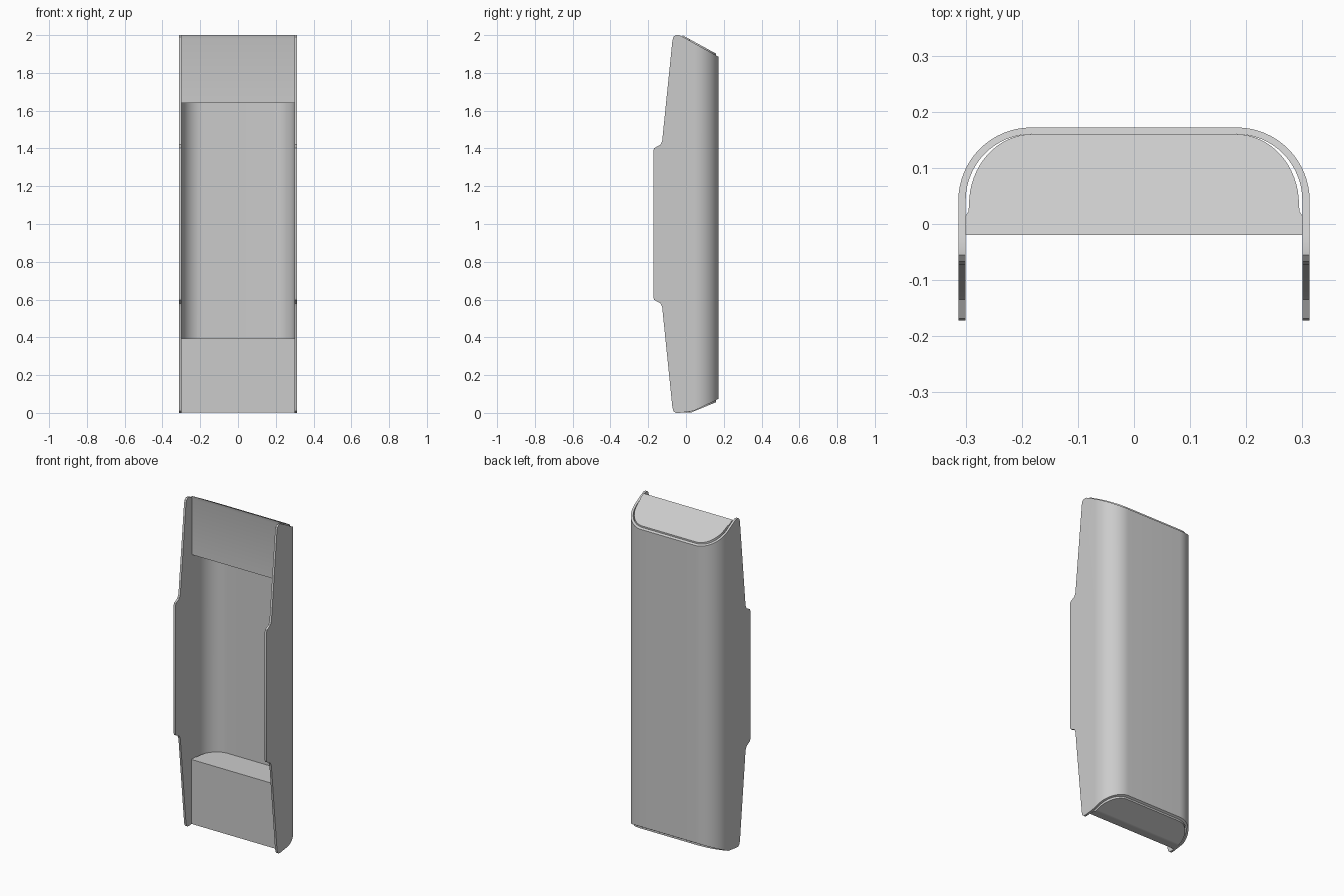
import bpy
import bmesh
import math

cube = bpy.data.objects.get("Cube")
if cube:
    bpy.data.objects.remove(cube, do_unlink=True)

grey = bpy.data.materials.new("plain grey")
grey.use_nodes = True
COLOUR = (0.6, 0.6, 0.6, 1)
grey.diffuse_color = COLOUR
grey.node_tree.nodes["Principled BSDF"].inputs["Base Color"].default_value = COLOUR


def prism(name, outline, offset):
    """Solid between the outline and the same outline moved by offset."""
    bm = bmesh.new()
    face = bm.faces.new([bm.verts.new(p) for p in outline])
    moved = bmesh.ops.extrude_face_region(bm, geom=[face])["geom"]
    bmesh.ops.translate(bm, vec=offset,
                        verts=[v for v in moved if isinstance(v, bmesh.types.BMVert)])
    bmesh.ops.recalc_face_normals(bm, faces=bm.faces)
    mesh = bpy.data.meshes.new(name)
    bm.to_mesh(mesh)
    bm.free()
    mesh.materials.append(grey)
    obj = bpy.data.objects.new(name, mesh)
    bpy.context.collection.objects.link(obj)
    return obj


def rounded_side(half, back, rx, ry, steps=16):
    """Quarter ellipse from the left wall to the back wall, then its mirror."""
    quarter = [(half - rx + rx * math.cos(a), back - ry + ry * math.sin(a))
               for a in (math.pi / 2 * i / steps for i in range(steps + 1))]
    return quarter + [(-x, y) for x, y in reversed(quarter)]


def trimmed(name, plan, side, z0=-0.1, z1=2.1):
    """Plan shape extruded upwards and trimmed to a side silhouette."""
    obj = prism(name, [(x, y, z0) for x, y in plan], (0, 0, z1 - z0))
    cutter = prism("trim_cutter", [(-0.5, y, z) for y, z in side], (1, 0, 0))
    cutter.hide_render = True
    mod = obj.modifiers.new("trim", "BOOLEAN")
    mod.operation = "INTERSECT"
    mod.solver = "EXACT"
    mod.object = cutter
    bpy.ops.object.select_all(action="DESELECT")
    obj.select_set(True)
    bpy.context.view_layer.objects.active = obj
    bpy.ops.object.modifier_apply(modifier=mod.name)
    bpy.data.objects.remove(cutter, do_unlink=True)
    bpy.ops.object.shade_smooth_by_angle(angle=math.radians(30))
    return obj


# Curved shell: U-shaped wall with stepped front edges and sloped ends
outer = rounded_side(0.313, 0.172, 0.13, 0.13)
inner = rounded_side(0.300, 0.160, 0.117, 0.118)
shell_plan = ([(0.313, -0.2)] + outer + [(-0.313, -0.2), (-0.3, -0.2)]
              + inner[::-1] + [(0.3, -0.2)])
upper_edge = [(-0.172, 1.39), (-0.168, 1.402), (-0.135, 1.42), (-0.126, 1.44),
              (-0.072, 1.97), (-0.067, 1.99), (-0.055, 2.0), (-0.035, 2.0),
              (-0.015, 1.99), (0.155, 1.895), (0.18, 1.88)]
lower_edge = [(y, 2 - z) for y, z in reversed(upper_edge[:8])]
shell_side = upper_edge + [(0.18, 0.08), (0.155, 0.065), (0.04, 0.01)] + lower_edge
trimmed("curved_shell", shell_plan, shell_side)

# End blocks: fill the shell at both ends, with a slim gap at the round corners
block_plan = ([(0.3, -0.1), (0.3, 0.015), (0.295, 0.022)]
              + rounded_side(0.294, 0.160, 0.112, 0.125)
              + [(-0.295, 0.022), (-0.3, 0.015), (-0.3, -0.1)])
trimmed("upper_end_block", block_plan,
        [(-0.015, 1.64), (0.2, 1.64), (0.2, 1.878), (0.155, 1.904),
         (-0.02, 2.0), (-0.015, 1.98)])
trimmed("lower_end_block", block_plan,
        [(-0.02, 0.395), (0.2, 0.395), (0.2, 0.075), (0.155, 0.055),
         (0.03, 0.003), (-0.02, 0.003)])
